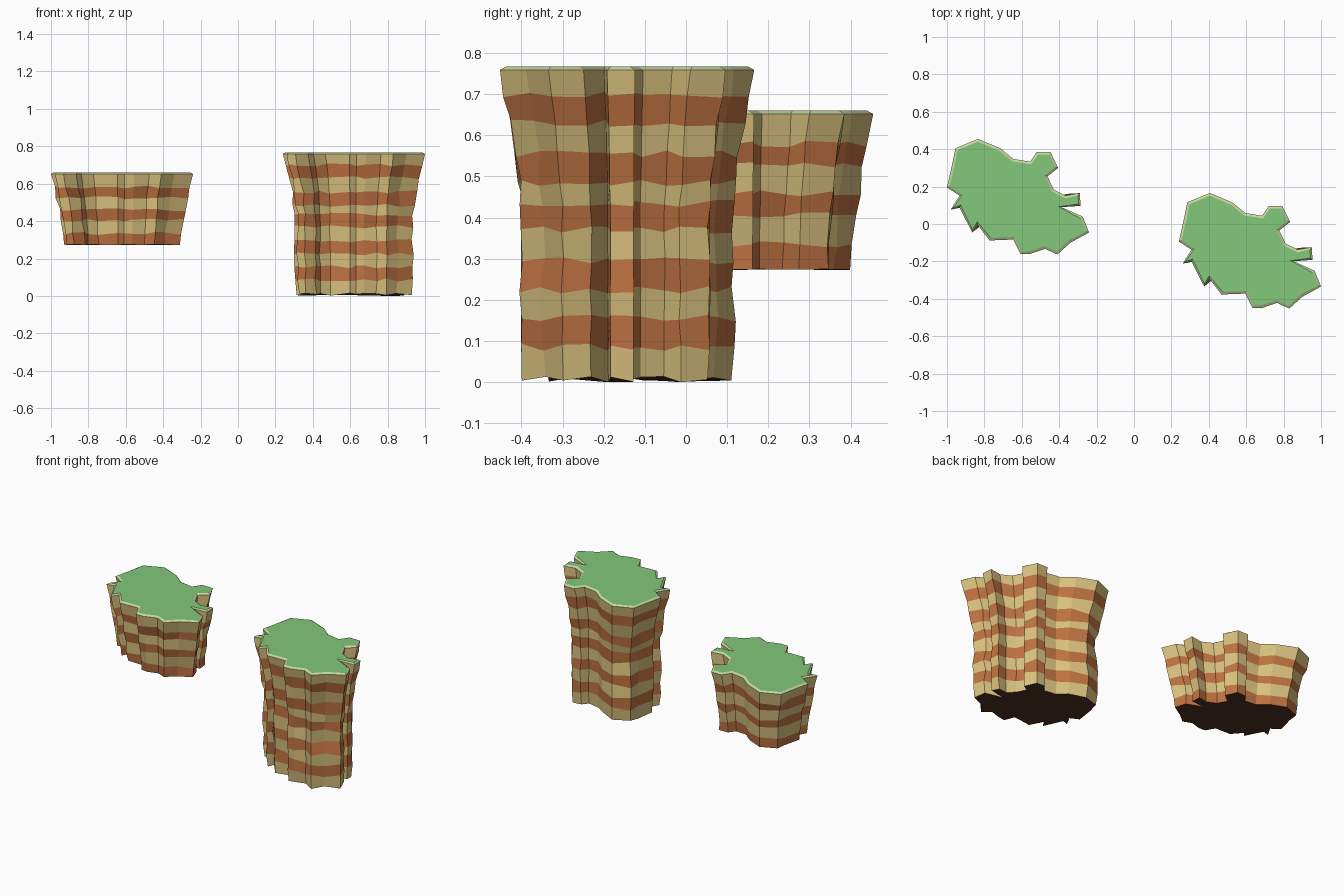
import bpy, bmesh, random

if "Cube" in bpy.data.objects:
    bpy.data.objects.remove(bpy.data.objects["Cube"])

random.seed(4)


def material(name, rgb):
    m = bpy.data.materials.new(name)
    m.diffuse_color = (*rgb, 1)
    m.use_nodes = True
    m.node_tree.nodes["Principled BSDF"].inputs["Base Color"].default_value = m.diffuse_color
    return m


MATS = [material("sandstone", (0.70, 0.54, 0.21)),
        material("red_rock", (0.52, 0.17, 0.055)),
        material("dark_earth", (0.08, 0.03, 0.014)),
        material("grass", (0.23, 0.58, 0.20)),
        material("grass_edge", (0.55, 0.68, 0.34))]
TAN, RED, EARTH, GRASS, EDGE = range(5)

# Rim outline shared by both mesas, clockwise from the back left
OUTLINE = [(-.955, .405), (-.835, .455), (-.715, .405), (-.645, .348), (-.555, .333),
           (-.52, .385), (-.447, .385), (-.405, .30), (-.463, .255), (-.43, .185),
           (-.366, .152), (-.29, .165), (-.285, .097), (-.388, .09), (-.275, .04),
           (-.24, -.045), (-.34, -.10), (-.41, -.163), (-.475, -.133), (-.555, -.16),
           (-.607, -.16), (-.645, -.083), (-.773, -.088), (-.837, -.003), (-.865, -.045),
           (-.933, .088), (-.98, .077), (-.933, .152), (-1.0, .195), (-.97, .33)]
CX, CY = -.62, .147


def mesa(name, center, layers, bottom_jitter):
    """Stack scaled outlines (z, scale) from the rim down, banded tan and red."""
    bm = bmesh.new()
    rings = []
    for i, (z, s) in enumerate(layers):
        ring = []
        for x, y in reversed(OUTLINE):
            k, dz = s, 0
            if 0 < i:
                k += random.uniform(-.02, .02)
                dz = random.uniform(-.009, .009)
            if i == len(layers) - 1:
                dz = random.uniform(0, bottom_jitter)
            ring.append(bm.verts.new((center[0] + (x - CX) * k,
                                      center[1] + (y - CY) * k, z + dz)))
        rings.append(ring)
    # banded cliff walls
    n = len(OUTLINE)
    for i, (up, low) in enumerate(zip(rings, rings[1:])):
        for j in range(n):
            k = (j + 1) % n
            f = bm.faces.new((low[j], low[k], up[k], up[j]))
            f.material_index = RED if i % 2 else TAN
    # underside
    bm.faces.new(rings[-1][::-1]).material_index = EARTH
    # grass top with a pale bevelled edge
    top = bm.faces.new(rings[0])
    top.material_index = GRASS
    top.normal_update()
    edge = bmesh.ops.inset_region(bm, faces=[top], thickness=.015, depth=0,
                                  use_even_offset=False)
    for f in edge["faces"]:
        f.material_index = EDGE
    for v in top.verts:
        v.co.z = layers[0][0] + .008
    me = bpy.data.meshes.new(name)
    bm.to_mesh(me)
    bm.free()
    for m in MATS:
        me.materials.append(m)
    ob = bpy.data.objects.new(name, me)
    bpy.context.collection.objects.link(ob)


# tall mesa standing on the ground
mesa("tall_mesa", (CX + 1.24, CY - .289),
     [(.759, 1), (.70, .96), (.63, .92), (.555, .875), (.485, .855), (.435, .835),
      (.37, .83), (.295, .83), (.225, .84), (.155, .835), (.085, .84), (0, .825)], .015)

# short floating mesa
mesa("floating_mesa", (CX, CY),
     [(.652, 1), (.58, .955), (.525, .915), (.46, .89), (.405, .86),
      (.335, .835), (.273, .82)], .002)
